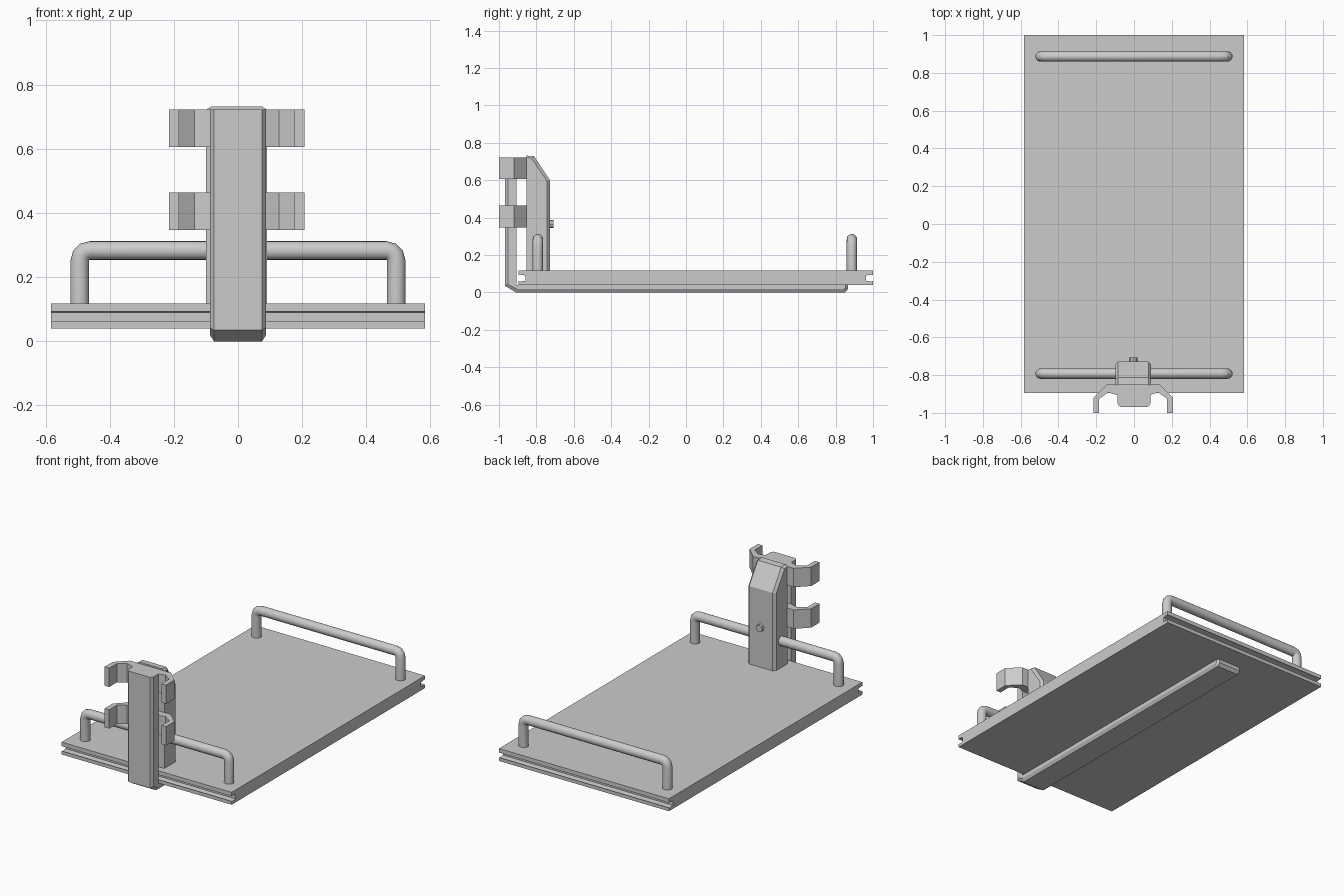
import bpy, bmesh
from math import sin, cos, pi

if "Cube" in bpy.data.objects:
    bpy.data.objects.remove(bpy.data.objects["Cube"])


def loft(name, rings, smooth=False):
    """Skin a list of equal-length closed rings and cap both ends."""
    bm = bmesh.new()
    rows = [[bm.verts.new(p) for p in ring] for ring in rings]
    for a, b in zip(rows, rows[1:]):
        n = len(a)
        for i in range(n):
            j = (i + 1) % n
            bm.faces.new((a[i], a[j], b[j], b[i]))
    bm.faces.new(rows[0][::-1])
    bm.faces.new(rows[-1])
    bmesh.ops.recalc_face_normals(bm, faces=bm.faces)
    me = bpy.data.meshes.new(name)
    bm.to_mesh(me)
    bm.free()
    ob = bpy.data.objects.new(name, me)
    bpy.context.collection.objects.link(ob)
    if smooth:
        bpy.ops.object.select_all(action='DESELECT')
        ob.select_set(True)
        bpy.context.view_layer.objects.active = ob
        bpy.ops.object.shade_smooth_by_angle(angle=0.5)
    return ob


def along_x(profile, x):
    return [(x, y, z) for y, z in profile]


def along_z(outline, z):
    return [(x, y, z) for x, y in outline]


# Board with a groove in each end
front, back, depth = -0.895, 1.0, 0.038
board = [(front, 0.04), (back, 0.04), (back, 0.062), (back - 0.007, 0.058),
         (back - depth, 0.062), (back - depth, 0.09), (back - 0.007, 0.095), (back, 0.092),
         (back, 0.117), (front, 0.117), (front, 0.092), (front + 0.007, 0.095),
         (front + depth, 0.09), (front + depth, 0.062), (front + 0.007, 0.058), (front, 0.062)]
loft("board", [along_x(board, -0.583), along_x(board, 0.583)])

# L-shaped post and under-rail with chamfered outer edges
full = [(-0.905, 0.722), (-0.968, 0.722), (-0.968, 0.035), (-0.91, 0.0),
        (0.85, 0.0), (0.866, 0.018), (0.866, 0.04), (-0.905, 0.04)]
inset = [(-0.905, 0.722), (-0.952, 0.722), (-0.952, 0.042), (-0.905, 0.018),
         (0.845, 0.018), (0.853, 0.022), (0.853, 0.04), (-0.905, 0.04)]
loft("post_and_rail", [along_x(inset, -0.087), along_x(full, -0.075),
                       along_x(full, 0.075), along_x(inset, 0.087)])

# Handles: round bar with faceted corner bends
R = 0.029


def handle(name, y):
    centres = [(0.493, 0.10, 0)]
    for k in range(4):
        t = k * pi / 6
        centres.append((0.462 + 0.031 * cos(t), 0.252 + 0.031 * sin(t), t))
    centres += [(-x, z, pi - t) for x, z, t in reversed(centres)]
    rings = [[(x + R * cos(a) * cos(t), y + R * sin(a) * 0.95, z + R * cos(a) * sin(t))
              for a in (2 * pi * i / 20 for i in range(20))] for x, z, t in centres]
    loft(name, rings, smooth=True)


handle("front_handle", -0.792)
handle("back_handle", 0.887)

# Clamp block with sloped top and chamfered rear edges
CX = -0.004
clamp_full = [(-0.852, 0.11), (-0.728, 0.11), (-0.728, 0.60), (-0.812, 0.728), (-0.852, 0.731)]
clamp_side = [(-0.852, 0.11), (-0.743, 0.11), (-0.743, 0.595), (-0.825, 0.716), (-0.852, 0.722)]
loft("clamp_block", [along_x(clamp_side, CX - 0.095), along_x(clamp_full, CX - 0.08),
                     along_x(clamp_full, CX + 0.08), along_x(clamp_side, CX + 0.095)])

# Clamp screw
screw = [[(CX + 0.022 * cos(a * pi / 4), y, 0.365 + 0.022 * sin(a * pi / 4))
          for a in range(8)] for y in (-0.74, -0.708)]
loft("clamp_screw", screw)

# Spring clips: faceted arms curving forward
outer = [(0.211, -1.0), (0.211, -0.92), (0.14, -0.85)]
inner = [(0.0875, -0.905), (0.132, -0.892), (0.18, -0.925), (0.18, -1.0)]
half = inner + outer
outline = [(CX + x, y) for x, y in half] + [(CX - x, y) for x, y in reversed(half)]
for name, z0 in (("lower_clip", 0.347), ("upper_clip", 0.605)):
    loft(name, [along_z(outline, z0), along_z(outline, z0 + 0.117)])
